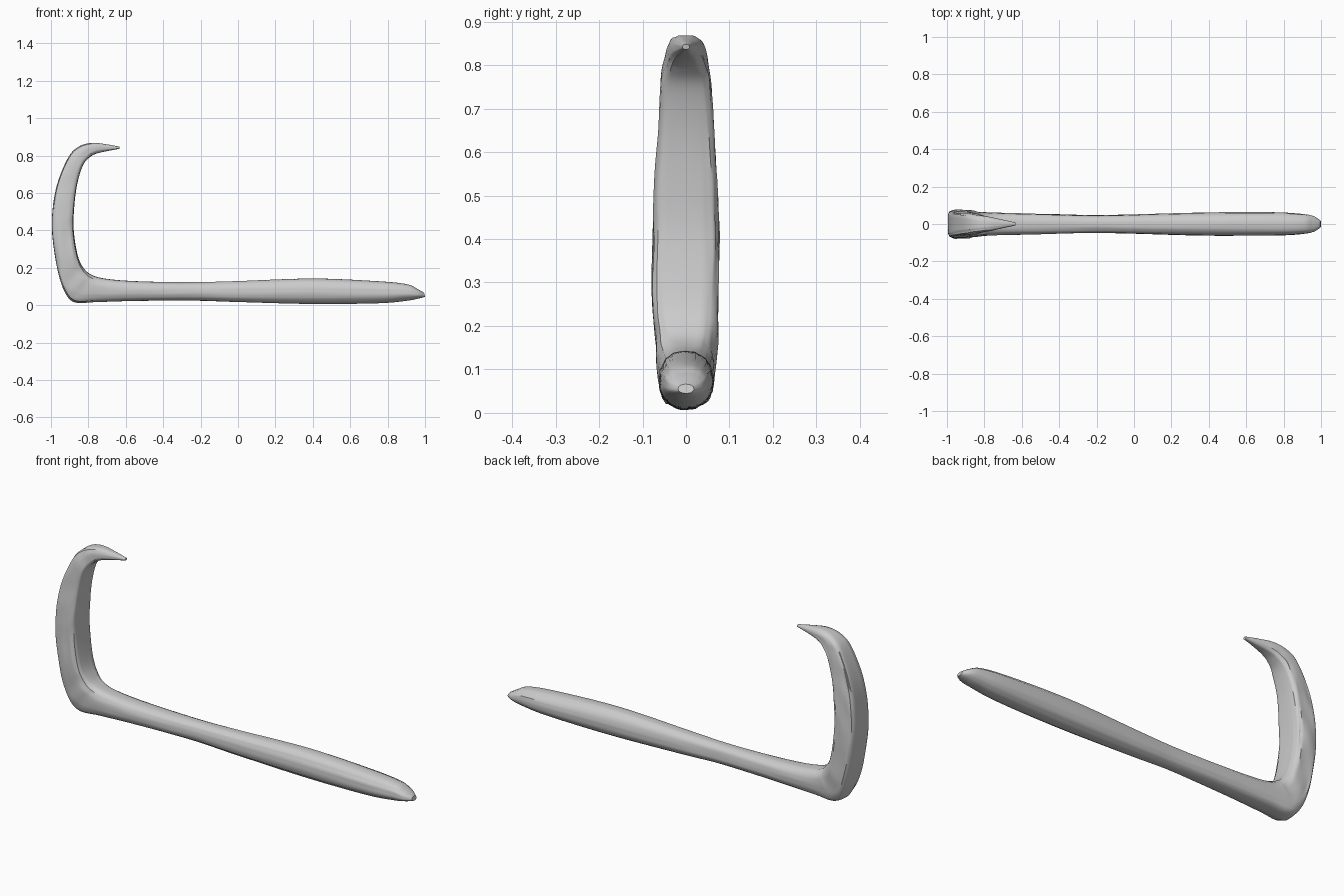
import bpy, bmesh, math
from mathutils import Vector, noise

if "Cube" in bpy.data.objects:
    bpy.data.objects.remove(bpy.data.objects["Cube"])

# Cross-sections along the piece: outer x,z, inner x,z, half width, squareness
SECTIONS = [
    (1.0, 0.045, 0.995, 0.066, 0.018, 2.2),
    (0.965, 0.036, 0.955, 0.09, 0.042, 2.2),
    (0.9, 0.024, 0.9, 0.113, 0.053, 2.2),
    (0.75, 0.011, 0.75, 0.128, 0.062, 2.2),
    (0.4, 0.007, 0.4, 0.143, 0.062, 2.2),
    (0.0, 0.017, 0.0, 0.13, 0.052, 2.3),
    (-0.2, 0.024, -0.2, 0.125, 0.047, 2.3),
    (-0.4, 0.025, -0.4, 0.125, 0.052, 2.4),
    (-0.6, 0.022, -0.59, 0.131, 0.057, 2.5),
    (-0.76, 0.018, -0.71, 0.142, 0.06, 2.8),
    (-0.87, 0.017, -0.775, 0.158, 0.064, 3.2),
    (-0.925, 0.07, -0.82, 0.19, 0.069, 3.8),
    (-0.965, 0.19, -0.855, 0.26, 0.075, 4.5),
    (-0.994, 0.38, -0.878, 0.4, 0.075, 5),
    (-0.99, 0.53, -0.876, 0.52, 0.071, 5),
    (-0.962, 0.665, -0.86, 0.645, 0.064, 5),
    (-0.905, 0.795, -0.83, 0.745, 0.056, 4.5),
    (-0.85, 0.849, -0.795, 0.789, 0.046, 3.8),
    (-0.78, 0.868, -0.755, 0.811, 0.037, 3),
    (-0.7, 0.86, -0.69, 0.826, 0.021, 2.5),
    (-0.633, 0.848, -0.635, 0.836, 0.008, 2.2),
]
SIDES, STEPS = 40, 8


def spline(i, t):
    """Smooth in-between section."""
    n = len(SECTIONS) - 1
    a, b, c, d = (SECTIONS[min(max(i + k, 0), n)] for k in (-1, 0, 1, 2))
    return [0.5 * (2*q + (r - p)*t + (2*p - 5*q + 4*r - s)*t*t + (3*q - p - 3*r + s)*t**3)
            for p, q, r, s in zip(a, b, c, d)]


def spow(v, e):
    return math.copysign(abs(v) ** e, v)


def ring(bm, sec, along):
    ox, oz, ix, iz, w, sq = sec
    outer, inner = Vector((ox, 0, oz)), Vector((ix, 0, iz))
    mid, half = (outer + inner) / 2, (outer - inner) / 2
    verts = []
    for k in range(SIDES):
        a = 2 * math.pi * k / SIDES
        c, s = math.cos(a), math.sin(a)
        # long grain grooves, plus hammered dents on the hook's sides
        g = 1 + 0.05 * noise.noise((c * 5, s * 5, along * 0.25))
        dent = 1 + (0.07 if sq > 3.3 else 0.02) * noise.noise((along * 1.1, 3 * c, 7 + s))
        p = mid + half * spow(c, 2 / sq) * g
        p.y = w * spow(s, 2 / sq) * g * dent
        verts.append(bm.verts.new(p))
    return verts


# Handle and hook, one continuous carved body
bm = bmesh.new()
rings = []
last = len(SECTIONS) - 1
for i in range(last):
    for j in range(STEPS):
        t = j / STEPS
        rings.append(ring(bm, spline(i, t), i + t))
rings.append(ring(bm, SECTIONS[-1], last))
for r0, r1 in zip(rings, rings[1:]):
    for k in range(SIDES):
        m = (k + 1) % SIDES
        bm.faces.new((r0[k], r0[m], r1[m], r1[k]))
bm.faces.new(rings[0])
bm.faces.new(rings[-1])
bmesh.ops.recalc_face_normals(bm, faces=bm.faces[:])
mesh = bpy.data.meshes.new("hooked_handle")
bm.to_mesh(mesh)
bm.free()
body = bpy.data.objects.new("hooked_handle", mesh)
bpy.context.collection.objects.link(body)
bpy.context.view_layer.objects.active = body
body.select_set(True)
bpy.ops.object.shade_smooth_by_angle(angle=math.radians(40))
